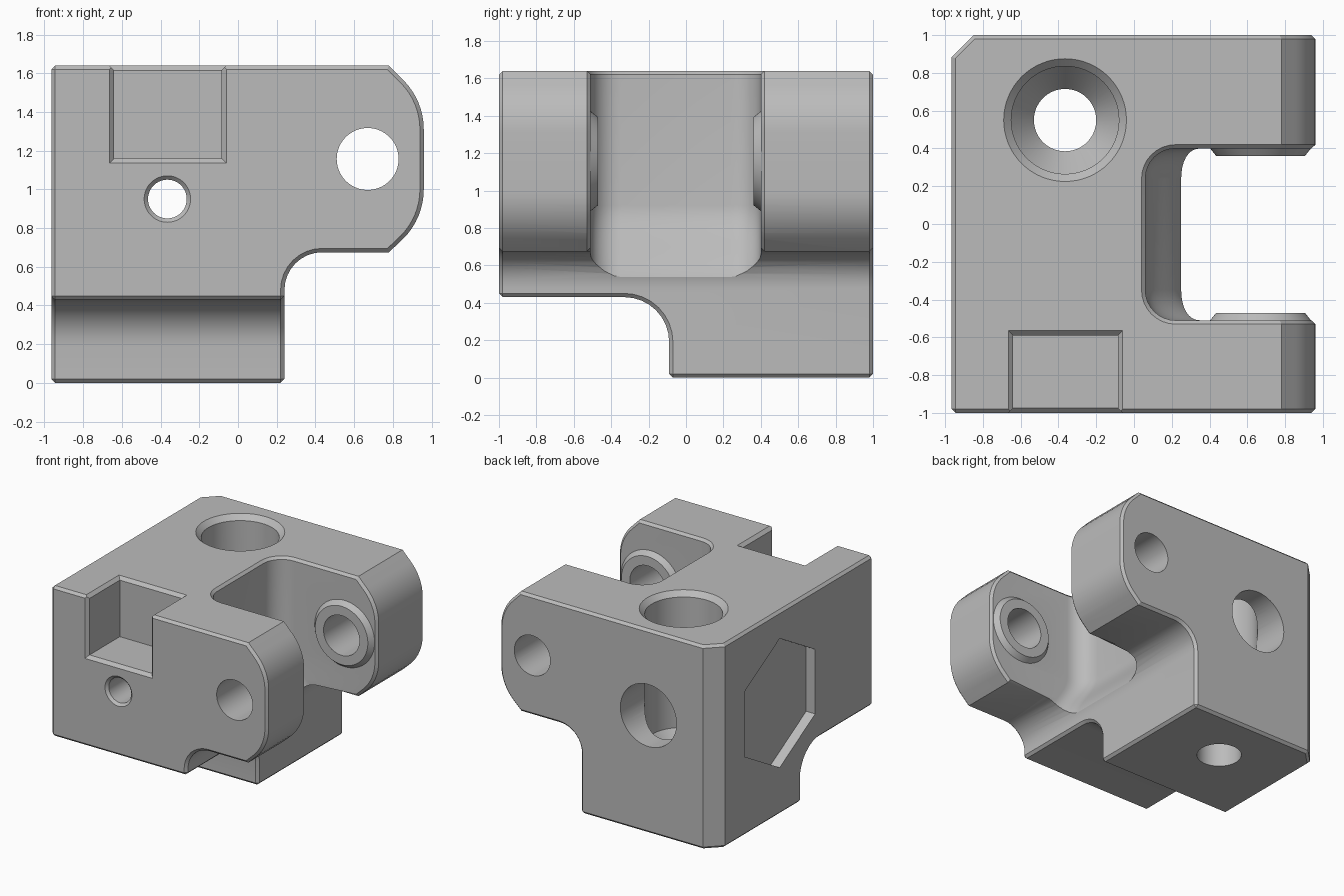
import bpy
import bmesh
from math import cos, sin, radians, tau

if "Cube" in bpy.data.objects:
    bpy.data.objects.remove(bpy.data.objects["Cube"], do_unlink=True)

WIDE, TOP, EDGE = 0.965, 1.64, 0.02
SLOT_FRONT, SLOT_BACK, SLOT_X = -0.51, 0.40, 0.06
PIN_X, PIN_Z = 0.67, 1.157
BORE_X, BORE_Y, BORE_Z = -0.365, 0.55, 0.95

grey = bpy.data.materials.new("plain_grey")
grey.use_nodes = True
grey.diffuse_color = (0.5, 0.5, 0.5, 1)
grey.node_tree.nodes["Principled BSDF"].inputs["Base Color"].default_value = grey.diffuse_color


def arc(cx, cy, r, start, end, steps=8):
    angles = [radians(start + (end - start) * i / steps) for i in range(steps + 1)]
    return [(cx + r * cos(a), cy + r * sin(a)) for a in angles]


def place(point, height, axis):
    a, b = point
    return {"x": (height, a, b), "y": (a, height, b), "z": (a, b, height)}[axis]


def loft(name, axis, sections):
    """Closed solid through (height, 2D loop) sections along one axis."""
    bm = bmesh.new()
    rings = [[bm.verts.new(place(p, h, axis)) for p in loop] for h, loop in sections]
    for low, high in zip(rings, rings[1:]):
        for i in range(len(low)):
            j = (i + 1) % len(low)
            bm.faces.new((low[i], low[j], high[j], high[i]))
    bm.faces.new(rings[0])
    bm.faces.new(rings[-1])
    bmesh.ops.recalc_face_normals(bm, faces=bm.faces)
    mesh = bpy.data.meshes.new(name)
    bm.to_mesh(mesh)
    bm.free()
    mesh.materials.append(grey)
    obj = bpy.data.objects.new(name, mesh)
    bpy.context.collection.objects.link(obj)
    return obj


def prism(name, axis, loop, low, high):
    return loft(name, axis, [(low, loop), (high, loop)])


def turned(name, axis, centre, profile, sides=64):
    circle = [(cos(tau * i / sides), sin(tau * i / sides)) for i in range(sides)]
    return loft(name, axis, [(h, [(centre[0] + r * c, centre[1] + r * s) for c, s in circle])
                             for r, h in profile])


def rectangle(a0, a1, b0, b1):
    return [(a0, b0), (a1, b0), (a1, b1), (a0, b1)]


def bake(obj):
    graph = bpy.context.evaluated_depsgraph_get()
    mesh = bpy.data.meshes.new_from_object(obj.evaluated_get(graph))
    obj.modifiers.clear()
    obj.data = mesh


def combine(obj, tool, operation="DIFFERENCE"):
    mod = obj.modifiers.new("combine", "BOOLEAN")
    mod.operation, mod.solver, mod.object = operation, "EXACT", tool
    bake(obj)
    bpy.data.objects.remove(tool, do_unlink=True)


# Main block with the overhanging rounded arms
outline = [(-WIDE, 0), (0.24, 0)] + arc(0.435, 0.48, 0.195, 180, 90)
outline += [(0.78, 0.675)] + arc(0.6, 1.0, 0.36, -45, 0) + arc(0.6, 1.31, 0.36, 0, 45)
outline += [(0.78, TOP), (-WIDE, TOP)]
body = prism("clevis_block", "y", outline, -1, 1)

# Filleted step under the front and the cut rear corner
step = [(-1.2, -0.2), (-0.09, -0.2)] + arc(-0.33, 0.19, 0.24, 0, 90) + [(-1.2, 0.43)]
combine(body, prism("step_cutter", "x", step, -1.2, 1.2))
combine(body, prism("corner_cutter", "z", [(-1.2, 0.65), (-0.7, 1.15), (-1.2, 1.15)], -0.2, 1.9))

# Small chamfer on every square outer edge
bevel = body.modifiers.new("edge_chamfer", "BEVEL")
bevel.width, bevel.segments = EDGE, 1
bevel.limit_method, bevel.angle_limit = "ANGLE", radians(50)
bevel.use_clamp_overlap = False
bake(body)


# Slot between the arms, its back wall sweeping outward near the bottom
def slot_loop(x, r=0.16):
    return ([(1.3, SLOT_BACK)] + arc(x + r, SLOT_BACK - r, r, 90, 180)
            + arc(x + r, SLOT_FRONT + r, r, 180, 270) + [(1.3, SLOT_FRONT)])


levels = [(1.9, slot_loop(SLOT_X))]
for i in range(13):
    t = i / 12
    levels.append((0.92 - 0.44 * t, slot_loop(SLOT_X + 0.2 * t * t * (3 - 2 * t))))
levels.append((-0.2, slot_loop(SLOT_X + 0.21)))
combine(body, loft("slot_cutter", "z", levels))

# Chamfer along the slot rim and the inner outline of both arms
bm = bmesh.new()
bm.from_mesh(body.data)
bmesh.ops.remove_doubles(bm, verts=bm.verts, dist=0.0002)


def on_slot_edge(edge):
    if len(edge.link_faces) != 2 or edge.calc_face_angle() < radians(50):
        return False
    ends = [v.co for v in edge.verts]
    wall = any(all(abs(p.y - y) < 0.002 for p in ends) for y in (SLOT_FRONT, SLOT_BACK))
    arm = wall and all(p.x > 0.42 and p.z > 0.67 for p in ends)
    rim = all(p.z > TOP - 0.002 and SLOT_X - 0.002 < p.x < 0.8
              and SLOT_FRONT - 0.002 < p.y < SLOT_BACK + 0.002 for p in ends)
    return arm or rim


bmesh.ops.bevel(bm, geom=[e for e in bm.edges if on_slot_edge(e)], offset=EDGE,
                offset_type="OFFSET", segments=1, profile=0.5, affect="EDGES",
                clamp_overlap=False)
bm.to_mesh(body.data)
bm.free()

# Tapered bosses on the inner arm faces, then the pin hole through both arms
for wall, inward in ((SLOT_BACK, -1), (SLOT_FRONT, 1)):
    boss = [(0.275, wall - inward * 0.01), (0.235, wall + inward * 0.04)]
    combine(body, turned("pin_boss", "y", (PIN_X, PIN_Z), boss), "UNION")
combine(body, turned("pin_hole", "y", (PIN_X, PIN_Z), [(0.16, -1.2), (0.16, 1.2)]))

# Front pocket with flared top and front edges
combine(body, prism("pocket", "z", rectangle(-0.64, -0.085, -1.2, -0.59), 1.16, 1.9))
top_flare, front_flare = [], []
for g in (-0.015, 0.085):
    top_flare.append((TOP - 0.025 + g, rectangle(-0.64 - g, -0.085 + g, -1.2, -0.59 + g)))
    front_flare.append((-0.975 - g, rectangle(-0.64 - g, -0.085 + g, 1.16 - g, 1.9)))
combine(body, loft("pocket_top_flare", "z", top_flare))
combine(body, loft("pocket_front_flare", "y", front_flare))

# Vertical bore with a conical seat, crossed by the screw hole and rear bore
combine(body, turned("vertical_bore", "z", (BORE_X, BORE_Y), [
    (0.165, -0.2), (0.165, 0.4), (0.285, 0.55), (0.285, 1.6), (0.325, TOP), (0.385, 1.7)]))
combine(body, turned("screw_hole", "y", (BORE_X, BORE_Z), [
    (0.16, -1.04), (0.1, -0.98), (0.1, 0.55)]))
combine(body, turned("rear_bore", "y", (BORE_X, BORE_Z), [(0.25, 0.52), (0.25, 1.2)]))

# Plain hexagonal recess in the side
combine(body, prism("side_recess", "x", arc(0.185, 0.9, 0.52, 90, 390, 5), -1.2, -0.885))

bpy.ops.object.select_all(action="DESELECT")
body.select_set(True)
bpy.context.view_layer.objects.active = body
bpy.ops.object.shade_smooth_by_angle(angle=radians(30))
